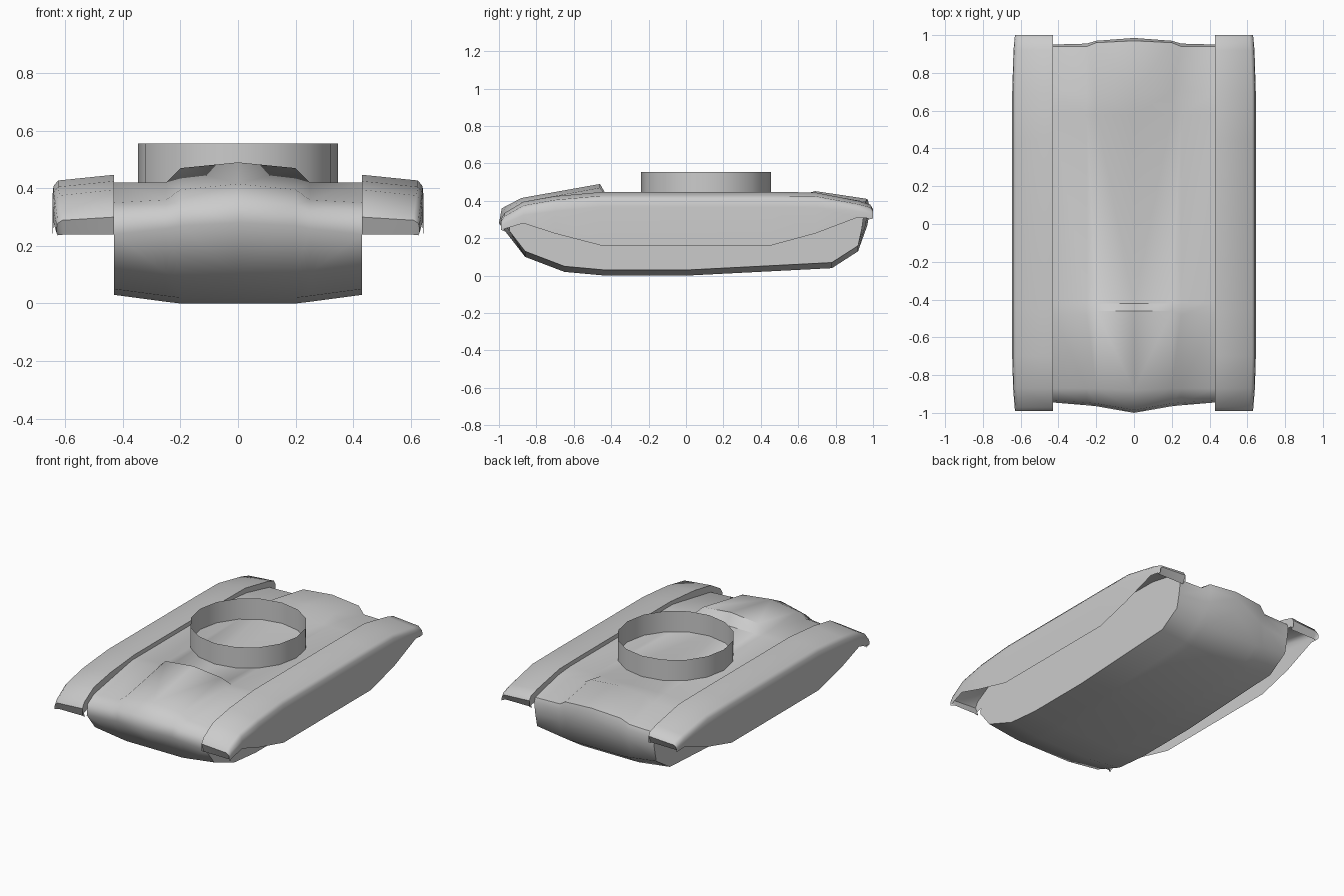
import bpy, bmesh, math

if "Cube" in bpy.data.objects:
    bpy.data.objects.remove(bpy.data.objects["Cube"])


def finish(name, bm, mirror=True, angle=50):
    bmesh.ops.recalc_face_normals(bm, faces=bm.faces)
    me = bpy.data.meshes.new(name)
    bm.to_mesh(me)
    bm.free()
    ob = bpy.data.objects.new(name, me)
    bpy.context.collection.objects.link(ob)
    bpy.ops.object.select_all(action='DESELECT')
    ob.select_set(True)
    bpy.context.view_layer.objects.active = ob
    if mirror:
        m = ob.modifiers.new("Mirror", 'MIRROR')
        m.use_clip = True
        bpy.ops.object.modifier_apply(modifier=m.name)
    bpy.ops.object.shade_smooth_by_angle(angle=math.radians(angle))
    return ob


def skin(bm, rows, closed):
    """Join rows of points with quads."""
    vs = [[bm.verts.new(p) for p in r] for r in rows]
    n = len(vs[0])
    for a, b in zip(vs, vs[1:]):
        for i in range(n if closed else n - 1):
            j = (i + 1) % n
            bm.faces.new((a[i], a[j], b[j], b[i]))
    return vs


# Hull: side profiles (y, z) at several half-widths, skinned and mirrored
belly = [(.92, .13), (.78, .04), (0, 0), (-.43, 0), (-.65, .02), (-.86, .10)]
mid = [(-1, .28), (-.985, .36), (-.88, .415), (-.46, .49), (-.42, .42),
       (.58, .42), (.69, .452), (.97, .41), (.985, .36), (.97, .27)]
shoulder = [(-.965, .27), (-.95, .34), (-.87, .395), (-.46, .47), (-.42, .42),
            (.58, .42), (.70, .44), (.96, .395), (.97, .35), (.96, .27)]
foot = [(-.96, .26), (-.945, .32), (-.87, .36), (-.48, .42), (-.42, .42),
        (.58, .42), (.70, .41), (.94, .36), (.955, .33), (.95, .26)]
edge = [(-.945, .24), (-.935, .31), (-.87, .35), (-.48, .42), (-.42, .42),
        (.58, .42), (.70, .41), (.94, .355), (.95, .32), (.94, .25)]
rows = []
for x, upper, lift in ((0, mid, 0), (.2, shoulder, 0), (.25, foot, .006), (.43, edge, .03)):
    rows.append([(x, y, z + lift) for y, z in belly] + [(x, y, z) for y, z in upper])
bm = bmesh.new()
vs = skin(bm, rows, True)
bm.faces.new(vs[-1])
finish("hull", bm)

# Fenders with hanging skirts: stations (y, top z, skirt bottom z, outer x)
stations = [(-.965, .24, .235, .625), (-.99, .30, .245, .63), (-.97, .335, .25, .632),
            (-.87, .395, .28, .64), (-.70, .425, .225, .645), (-.45, .447, .16, .645),
            (.45, .447, .16, .645), (.69, .445, .225, .645), (.92, .40, .312, .638),
            (.985, .38, .305, .632), (1.0, .355, .305, .63), (.975, .305, .30, .628)]
rows = []
for y, top, low, out in stations:
    h = top - low
    d = min(.02, h * .2)
    rows.append([(.43, y, top - min(.10, h * .8)), (.43, y, top),
                 (out - .02, y, top - d), (out - .004, y, top - d - min(.02, h * .2)),
                 (out, y, top - d - min(.06, h * .45)), (out, y, low)])
bm = bmesh.new()
skin(bm, rows, False)
finish("fender_and_skirt", bm)

# Open turret ring
bm = bmesh.new()
ring = [[(.347 * math.cos(i * math.pi / 8), .107 + .347 * math.sin(i * math.pi / 8), z)
         for i in range(16)] for z in (.415, .555)]
skin(bm, ring, True)
finish("turret_ring", bm, mirror=False)
